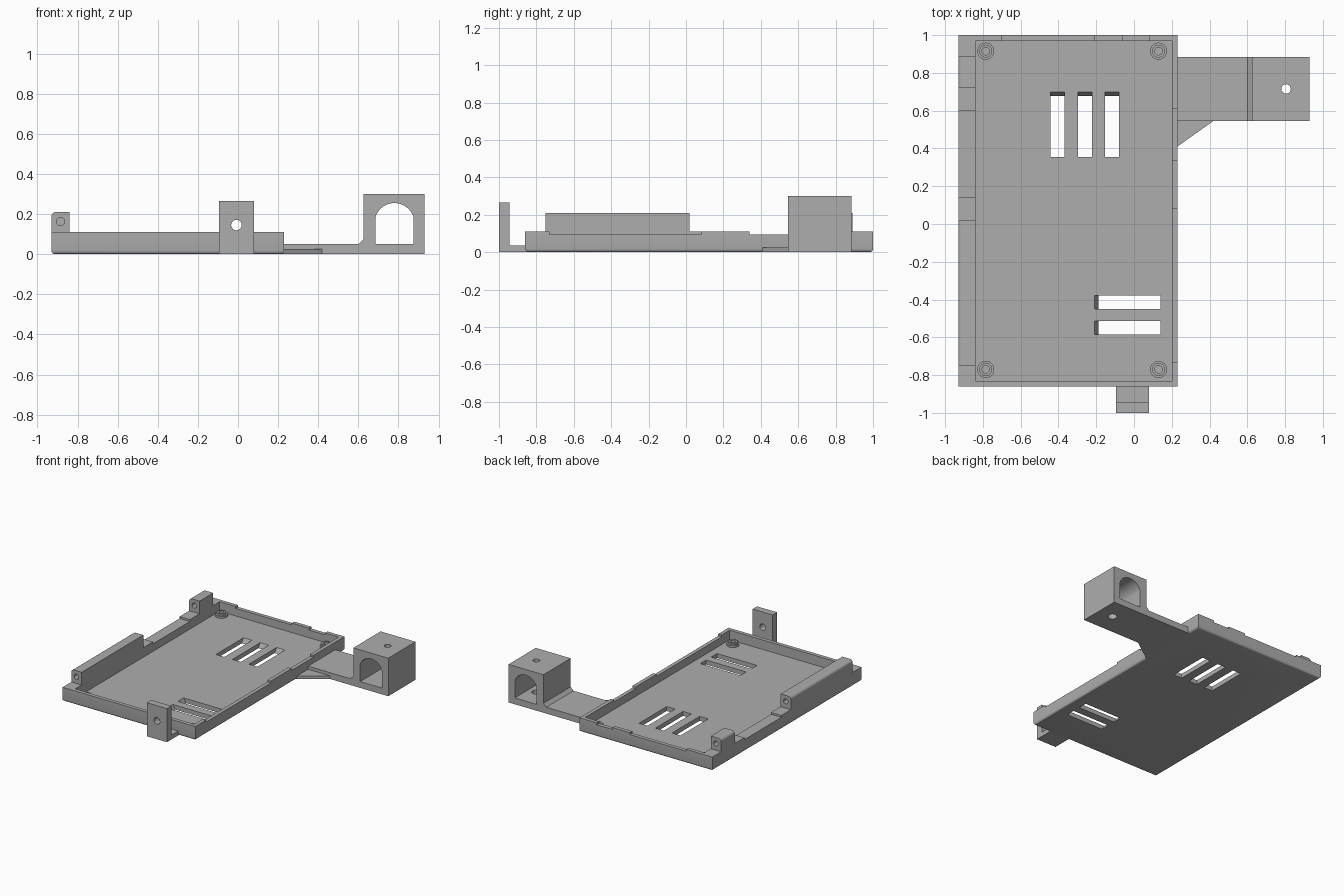
import bpy, bmesh, math

if "Cube" in bpy.data.objects:
    bpy.data.objects.remove(bpy.data.objects["Cube"], do_unlink=True)

grey = bpy.data.materials.new("plain grey")
grey.use_nodes = True
GREY = (0.42, 0.42, 0.42, 1)
grey.diffuse_color = GREY
grey.node_tree.nodes["Principled BSDF"].inputs["Base Color"].default_value = GREY


def finish(bm, name):
    bmesh.ops.recalc_face_normals(bm, faces=bm.faces[:])
    me = bpy.data.meshes.new(name)
    bm.to_mesh(me)
    bm.free()
    ob = bpy.data.objects.new(name, me)
    me.materials.append(grey)
    bpy.context.collection.objects.link(ob)
    return ob


def prism(name, pts, lo, hi, axis="z"):
    """Extrude a 2D outline: along z from (x, y), along y from (x, z), along x from (y, z)."""
    place = {"z": lambda a, b, h: (a, b, h),
             "y": lambda a, b, h: (a, h, b),
             "x": lambda a, b, h: (h, a, b)}[axis]
    bm = bmesh.new()
    low = [bm.verts.new(place(a, b, lo)) for a, b in pts]
    top = [bm.verts.new(place(a, b, hi)) for a, b in pts]
    bm.faces.new(low)
    bm.faces.new(top)
    n = len(pts)
    for i in range(n):
        j = (i + 1) % n
        bm.faces.new((low[i], low[j], top[j], top[i]))
    return finish(bm, name)


def box(name, x0, x1, y0, y1, z0, z1):
    return prism(name, [(x0, y0), (x1, y0), (x1, y1), (x0, y1)], z0, z1)


def arc(cx, cy, r, a0, a1, n):
    return [(cx + r * math.cos(math.radians(a0 + (a1 - a0) * i / n)),
             cy + r * math.sin(math.radians(a0 + (a1 - a0) * i / n))) for i in range(n + 1)]


def rod(name, a, b, r, lo, hi, axis="z"):
    return prism(name, arc(a, b, r, 0, 360, 32)[:-1], lo, hi, axis)


def apply_mod(ob, mod):
    bpy.context.view_layer.objects.active = ob
    bpy.ops.object.modifier_apply(modifier=mod.name)


def cut(ob, *cutters):
    for c in cutters:
        mod = ob.modifiers.new("cut", "BOOLEAN")
        mod.operation = "DIFFERENCE"
        mod.solver = "EXACT"
        mod.object = c
        apply_mod(ob, mod)
        bpy.data.objects.remove(c, do_unlink=True)


def smooth(ob):
    bpy.ops.object.select_all(action="DESELECT")
    ob.select_set(True)
    bpy.context.view_layer.objects.active = ob
    bpy.ops.object.shade_smooth_by_angle(angle=math.radians(35))


LEFT, RIGHT, FRONT, BACK = -0.93, 0.23, -0.86, 1.0
IN_L, IN_R, IN_F, IN_B = -0.84, 0.20, -0.83, 0.97
FLOOR, RIM, NOTCH = 0.035, 0.11, 0.095

# Tray shell with rounded bottom edges
tray = box("tray", LEFT, RIGHT, FRONT, BACK, 0, RIM)
bm = bmesh.new()
bm.from_mesh(tray.data)
edges = [e for e in bm.edges if all(v.co.z < 0.001 for v in e.verts)]
bmesh.ops.bevel(bm, geom=edges, offset=0.018, segments=4, profile=0.5, affect="EDGES")
bm.to_mesh(tray.data)
bm.free()
cut(tray, box("cavity", IN_L, IN_R, IN_F, IN_B, FLOOR, 0.3))

# Shallow notches in the rim
for y0, y1 in ((-0.73, 0.08), (0.34, 0.61)):
    cut(tray, box("notch", IN_R - 0.02, RIGHT + 0.1, y0, y1, NOTCH, 0.3))
for x0, x1 in ((-0.70, -0.21), (-0.06, 0.08)):
    cut(tray, box("notch", x0, x1, IN_B - 0.02, BACK + 0.1, NOTCH, 0.3))
cut(tray, box("notch", LEFT - 0.1, IN_L + 0.02, 0.14, 0.60, NOTCH, 0.3))

# Vent slots, each with one sloping end
SLOPE = 0.022


def slot_profile(start, end, slope):
    return [(start, -0.01), (end - slope, -0.01), (end - slope, 0), (end, FLOOR),
            (end, 0.06), (start, 0.06)]


for x in (-0.405, -0.26, -0.117):
    cut(tray, prism("slot", slot_profile(0.355, 0.70, SLOPE), x - 0.037, x + 0.037, "x"))
for y in (-0.415, -0.55):
    cut(tray, prism("slot", slot_profile(0.14, -0.21, -SLOPE), y - 0.036, y + 0.036, "y"))
smooth(tray)

# Corner standoffs with blind screw holes
for x in (-0.785, 0.13):
    for y in (-0.77, 0.915):
        so = rod("standoff", x, y, 0.034, FLOOR - 0.01, 0.063)
        cut(so, rod("hole", x, y, 0.02, FLOOR + 0.002, 0.1))
        smooth(so)
        collar = rod("standoff_collar", x, y, 0.045, FLOOR - 0.01, 0.05)
        cut(collar, rod("hole", x, y, 0.03, FLOOR + 0.002, 0.1))
        smooth(collar)

# Hinge blocks on the left wall, outer top edge rounded, pin hole at each end
hinge = [(LEFT, RIM), (IN_L, RIM), (IN_L, 0.21)] + arc(LEFT + 0.022, 0.188, 0.022, 90, 180, 6)
for name, y0, y1 in (("long_hinge_block", -0.75, 0.02), ("short_hinge_block", 0.72, 0.89)):
    block = prism(name, hinge, y0, y1, "y")
    for a, b in ((y0 - 0.05, y0 + 0.07), (y1 - 0.07, y1 + 0.05)):
        cut(block, rod("pin_hole", -0.885, 0.163, 0.02, a, b, "y"))
    smooth(block)

# Front tab: foot and upright plate as one profile
tab = prism("front_tab", [(-1, 0), (FRONT + 0.02, 0), (FRONT + 0.02, FLOOR), (-0.945, FLOOR),
                          (-0.945, 0.265), (-1, 0.265)], -0.095, 0.08, "x")
cut(tab, rod("hole", -0.008, 0.145, 0.026, -1.1, -0.9, "y"))
smooth(tab)

# Side arm with chamfered step up to the arched holder
arm = prism("arm_and_holder", [(RIGHT - 0.02, 0), (0.93, 0), (0.93, 0.30), (0.625, 0.30),
                               (0.625, 0.075), (0.60, 0.05), (RIGHT - 0.02, 0.05)],
            0.545, 0.885, "y")
arch = [(0.685, 0.05), (0.875, 0.05)] + arc(0.78, 0.156, 0.099, 17, 163, 24)
cut(arm, prism("arch", arch, 0.4, 1.0, "y"),
    rod("top_hole", 0.805, 0.715, 0.025, 0.2, 0.4),
    rod("bottom_hole", 0.805, 0.715, 0.034, -0.1, 0.1))
smooth(arm)

# Gusset bracing the arm
prism("arm_gusset", [(RIGHT - 0.02, 0.396), (0.42, 0.545), (0.42, 0.56), (RIGHT - 0.02, 0.56)],
      0, 0.025)
